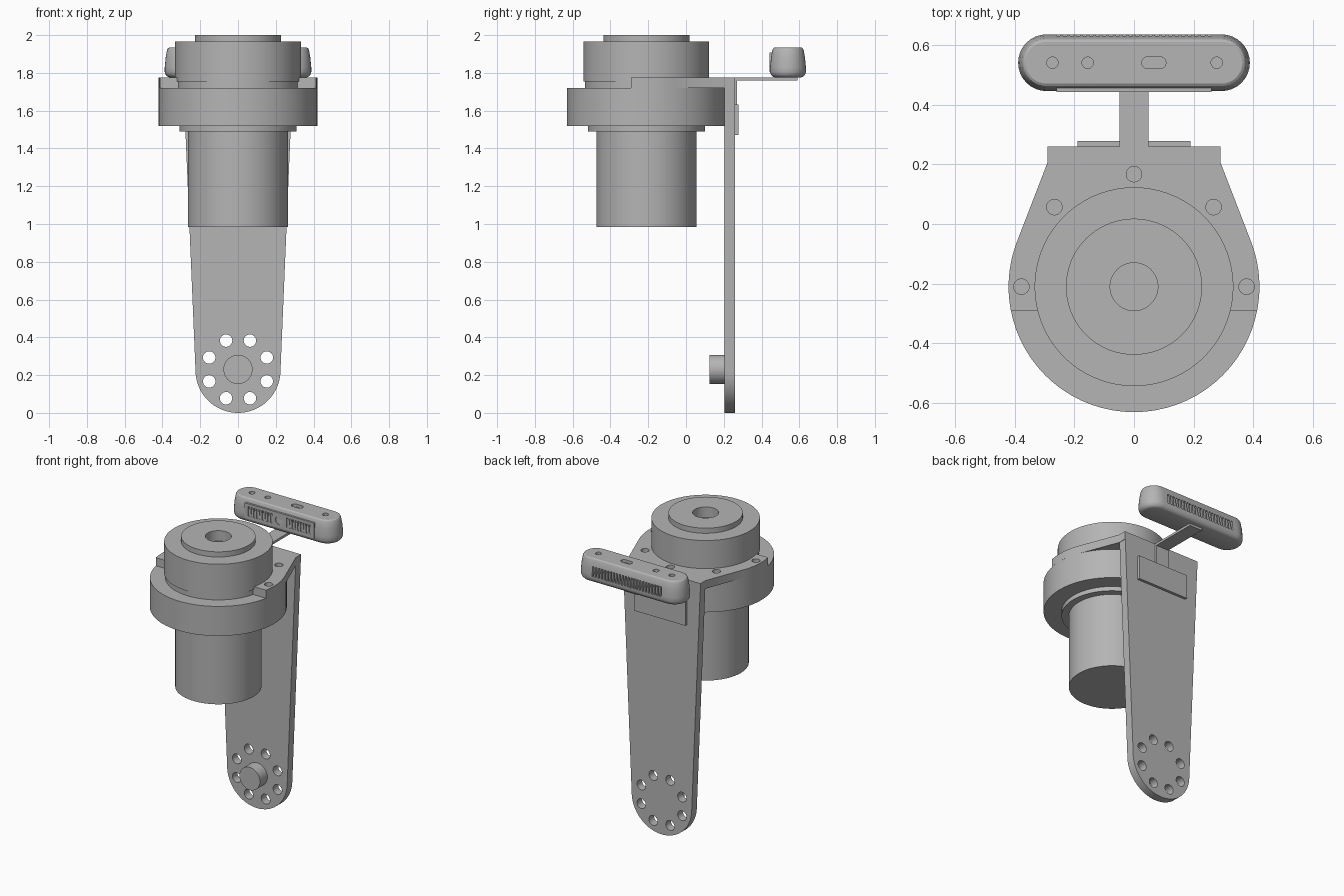
import bpy, bmesh
from math import sin, cos, pi, radians, acos, atan2, hypot
from mathutils import Matrix, Vector

if "Cube" in bpy.data.objects:
    bpy.data.objects.remove(bpy.data.objects["Cube"])

grey = bpy.data.materials.new("plain grey")
grey.use_nodes = True
tone = (0.46, 0.46, 0.46, 1)
grey.diffuse_color = tone
grey.node_tree.nodes["Principled BSDF"].inputs["Base Color"].default_value = tone

AXIS_Y = -0.21     # motor axis
PIVOT_Z = 0.23     # lower pivot of the leg


def finish(bm, name):
    bmesh.ops.recalc_face_normals(bm, faces=bm.faces)
    mesh = bpy.data.meshes.new(name)
    bm.to_mesh(mesh)
    bm.free()
    mesh.materials.append(grey)
    obj = bpy.data.objects.new(name, mesh)
    bpy.context.collection.objects.link(obj)
    return obj


def arc(cx, cy, r, a0, a1, n):
    steps = [radians(a0 + (a1 - a0) * i / n) for i in range(n + 1)]
    return [(cx + r * cos(a), cy + r * sin(a)) for a in steps]


def loft(bm, rings):
    """Skin a stack of equal closed rings and cap both ends."""
    rows = [[bm.verts.new(p) for p in ring] for ring in rings]
    n = len(rows[0])
    for a, b in zip(rows, rows[1:]):
        for i in range(n):
            bm.faces.new((a[i], a[(i + 1) % n], b[(i + 1) % n], b[i]))
    bm.faces.new(rows[0][::-1])
    bm.faces.new(rows[-1])


def prism(bm, outline, lo, hi, axis="z"):
    """Extrude an outline along z, or an x-z outline along y."""
    put = (lambda p, h: (p[0], p[1], h)) if axis == "z" else (lambda p, h: (p[0], h, p[1]))
    loft(bm, [[put(p, h) for p in outline] for h in (lo, hi)])


def disc(bm, a, b, r, lo, hi, axis="z", n=32):
    prism(bm, arc(a, b, r, 0, 360 - 360 / n, n - 1), lo, hi, axis)


def box(bm, x, y, z):
    prism(bm, [(x[0], y[0]), (x[1], y[0]), (x[1], y[1]), (x[0], y[1])], *z)


def cut(obj, bm):
    cutter = finish(bm, "cutter")
    cutter.hide_render = True
    mod = obj.modifiers.new("cut", "BOOLEAN")
    mod.object, mod.operation, mod.solver = cutter, "DIFFERENCE", "EXACT"
    select(obj)
    bpy.ops.object.modifier_apply(modifier=mod.name)
    bpy.data.objects.remove(cutter)


def select(obj):
    bpy.ops.object.select_all(action="DESELECT")
    obj.select_set(True)
    bpy.context.view_layer.objects.active = obj


def smooth(obj):
    select(obj)
    bpy.ops.object.shade_smooth_by_angle(angle=radians(30))


# Motor: turned profile with flange, groove, cap and blind shaft bore
profile = [(0.265, 0.985), (0.265, 1.49), (0.31, 1.49), (0.31, 1.53), (0.326, 1.53),
           (0.326, 1.755), (0.333, 1.755), (0.333, 1.965), (0.228, 1.965),
           (0.228, 2.0), (0.08, 2.0), (0.08, 1.93)]
bm = bmesh.new()
loft(bm, [[(x, y, z) for x, y in arc(0, AXIS_Y, r, 0, 355, 71)] for r, z in profile])
smooth(finish(bm, "motor"))

# Round collar that holds the motor
bm = bmesh.new()
disc(bm, 0, AXIS_Y, 0.42, 1.52, 1.72, n=72)
collar = finish(bm, "clamp_collar")
smooth(collar)

# Top plate: arc around the motor running tangentially to the leg
corner = Vector((0.29, 0.205))
dx, dy = corner.x, corner.y - AXIS_Y
tangent = (atan2(dy, dx) - acos(0.42 / hypot(dx, dy))) * 180 / pi
side = arc(0, AXIS_Y, 0.42, -11, tangent, 12) + [(0.29, 0.205), (0.29, 0.26)]
outline = side + [(-x, y) for x, y in reversed(side)]
bm = bmesh.new()
prism(bm, outline, 1.72, 1.775)
plate = finish(bm, "top_plate")
bm = bmesh.new()
for i in range(5):
    a = radians(45 * i)
    disc(bm, 0.377 * cos(a), AXIS_Y + 0.377 * sin(a), 0.026, 1.735, 1.8, n=24)
cut(plate, bm)
smooth(plate)

# Tapered leg with rounded foot and a circle of bolt holes
foot = arc(0, 0.225, 0.225, -180, 0, 32)
bm = bmesh.new()
prism(bm, foot + [(0.288, 1.72), (-0.288, 1.72)], 0.205, 0.26, "y")
leg = finish(bm, "leg")
bm = bmesh.new()
for i in range(8):
    a = radians(22.5 + 45 * i)
    disc(bm, 0.165 * cos(a), PIVOT_Z + 0.165 * sin(a), 0.033, 0.1, 0.4, "y", 24)
cut(leg, bm)
smooth(leg)

# Pivot pin on the front of the leg
bm = bmesh.new()
disc(bm, 0, PIVOT_Z, 0.077, 0.125, 0.21, "y", 40)
smooth(finish(bm, "pivot_pin"))

# Sensor holder: back pad, upright strap and arm
bm = bmesh.new()
box(bm, (-0.19, 0.19), (0.255, 0.278), (1.47, 1.632))
finish(bm, "holder_pad")
bm = bmesh.new()
box(bm, (-0.048, 0.048), (0.255, 0.27), (1.6, 1.775))
box(bm, (-0.048, 0.048), (0.26, 0.59), (1.76, 1.776))
finish(bm, "holder_arm")

# Sensor bar: rounded, tapering housing
CY, CORE = 0.54, 0.293
levels = [(1.776, 0.07), (1.78, 0.08), (1.79, 0.09), (1.805, 0.095), (1.83, 0.095),
          (1.88, 0.09), (1.92, 0.083), (1.93, 0.078), (1.935, 0.07)]
bm = bmesh.new()
loft(bm, [[(x, y, z) for x, y in arc(CORE, CY, r, -90, 90, 16) + arc(-CORE, CY, r, 90, 270, 16)]
          for z, r in levels])
housing = finish(bm, "sensor_housing")

# Rear vents and the openings on top of the housing
bm = bmesh.new()
for i in range(24):
    x = -0.253 + 0.022 * i
    box(bm, (x - 0.006, x + 0.006), (0.615, 0.66), (1.82, 1.885))
for x in (-0.273, -0.155, 0.277):
    disc(bm, x, CY, 0.019, 1.915, 1.95, n=24)
prism(bm, arc(0.087, CY, 0.02, -90, 90, 10) + arc(0.046, CY, 0.02, 90, 270, 10), 1.915, 1.95)
cut(housing, bm)
smooth(housing)

# Front panel with two groups of slots and a round port between them
bm = bmesh.new()
box(bm, (-0.26, 0.26), (0.442, 0.48), (1.805, 1.908))
panel = finish(bm, "sensor_panel")
bm = bmesh.new()
for s in (-1, 1):
    for i in range(9):
        x = s * (0.06 + 0.021 * i)
        box(bm, (x - 0.006, x + 0.006), (0.43, 0.455), (1.825, 1.888))
disc(bm, 0, 1.857, 0.03, 0.43, 0.448, "y", 24)
cut(panel, bm)
